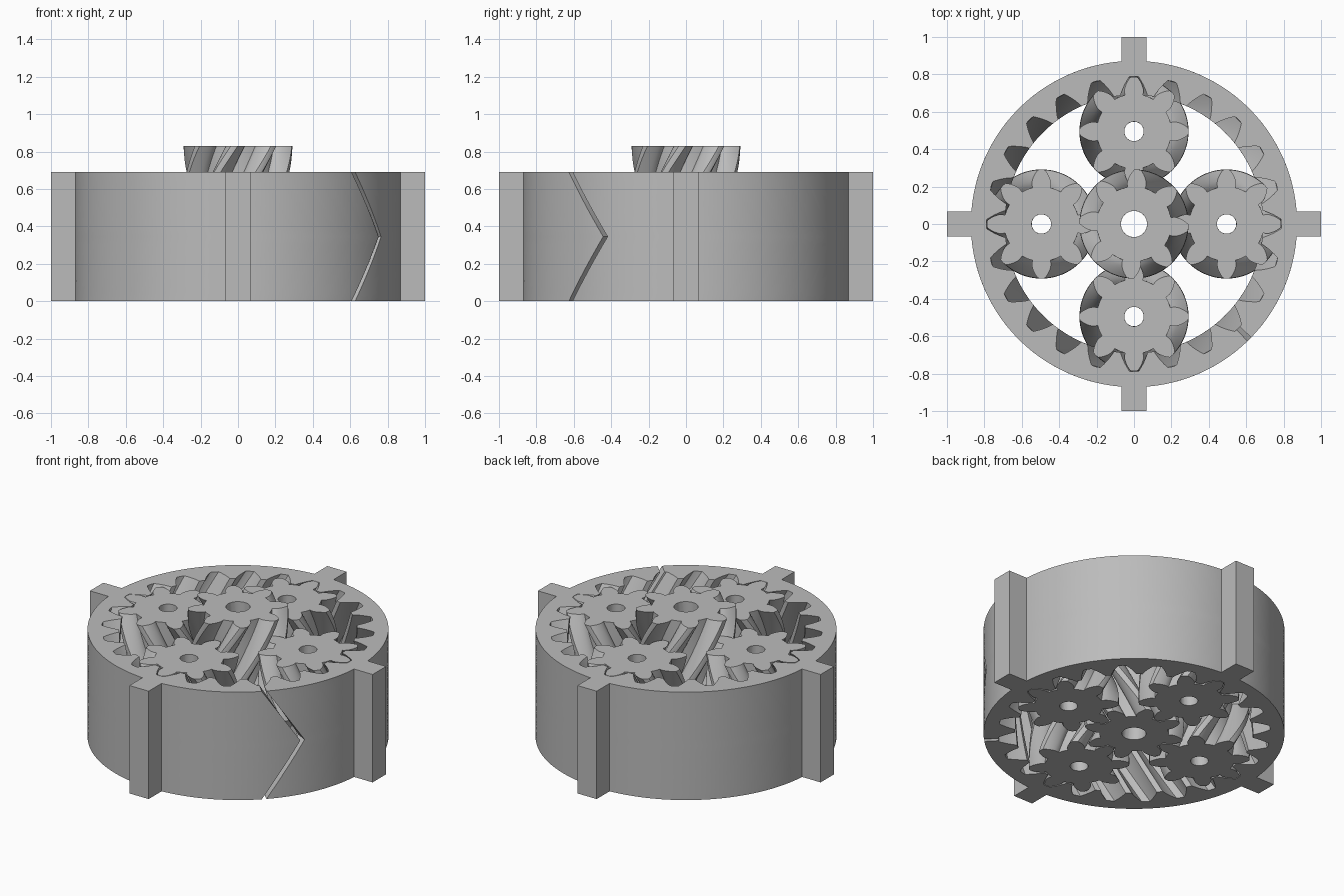
import bpy, bmesh
from math import pi, sin, cos, tan, acos, radians

if "Cube" in bpy.data.objects:
    bpy.data.objects.remove(bpy.data.objects["Cube"])

HEIGHT, SUN_HEIGHT = 0.69, 0.83
ORBIT = 0.495            # planet centre distance
PITCH = ORBIT / 2        # pitch radius of the small gears
RING_PITCH = PITCH * 3
RING_OUTER = 0.872
PRESSURE = radians(30)
HELIX = radians(30)

grey = bpy.data.materials.new("light grey")
grey.use_nodes = True
grey.diffuse_color = (0.5, 0.5, 0.5, 1)
grey.node_tree.nodes["Principled BSDF"].inputs["Base Color"].default_value = (0.5, 0.5, 0.5, 1)


def involute(a):
    return tan(a) - a


def tooth_profile(count, pitch, low, high, gap, start=0.0):
    """Polar points (angle, radius) of involute teeth, from low to high radius."""
    base = pitch * cos(PRESSURE)

    def half(r):
        a = acos(min(1, base / r))
        return pi / (2 * count) + involute(PRESSURE) - involute(a) + gap / pitch

    steps = [low + (high - low) * i / 8 for i in range(9)]
    pts = []
    for k in range(count):
        mid = start + 2 * pi * k / count
        pts.append((mid - pi / count, low))
        pts += [(mid - half(r), r) for r in steps]
        pts.append((mid, high + 0.002))
        pts += [(mid + half(r), r) for r in reversed(steps)]
    return pts


def herringbone(name, profile, circle, pitch, hand, top, closed=True, centre=(0, 0)):
    """Loft a toothed profile and a plain circle through a V-shaped twist."""
    rate = tan(HELIX) / pitch
    half = HEIGHT / 2
    levels = [half * i / 8 for i in range(17)]
    if top > HEIGHT:
        levels += [HEIGHT + (top - HEIGHT) * i / 4 for i in range(1, 5)]
    bm = bmesh.new()
    layers = []
    for z in levels:
        turn = hand * rate * (half - abs(z - half))
        layers.append([[bm.verts.new((r * cos(a + turn), r * sin(a + turn), z))
                        for a, r in loop]
                       for loop in (profile, [(a, circle) for a, r in profile])])
    n = len(profile)
    for i in range(n if closed else n - 1):
        j = (i + 1) % n
        for lower, upper in zip(layers, layers[1:]):
            for s in (0, 1):
                bm.faces.new((lower[s][i], lower[s][j], upper[s][j], upper[s][i]))
        for toothed, plain in (layers[0], layers[-1]):
            bm.faces.new((toothed[i], toothed[j], plain[j], plain[i]))
    if not closed:
        for lower, upper in zip(layers, layers[1:]):
            for i in (0, -1):
                bm.faces.new((lower[0][i], lower[1][i], upper[1][i], upper[0][i]))
    obj = finish(name, bm)
    obj.location = (centre[0], centre[1], 0)
    return obj


def finish(name, bm):
    bmesh.ops.recalc_face_normals(bm, faces=bm.faces)
    mesh = bpy.data.meshes.new(name)
    bm.to_mesh(mesh)
    bm.free()
    mesh.materials.append(grey)
    obj = bpy.data.objects.new(name, mesh)
    bpy.context.collection.objects.link(obj)
    return obj


parts = []

# Ring gear, split by a narrow slot that follows the twist
slot, slot_half = radians(-45), radians(0.9)
first, last = slot + slot_half, slot + 2 * pi - slot_half
root = 0.788
spaces = tooth_profile(24, RING_PITCH, 0.69, root, 0.003, slot)
spaces += [(a + 2 * pi, r) for a, r in spaces[:11]]
ring = [(first, root)] + [p for p in spaces if first < p[0] < last] + [(last, root)]
parts.append(herringbone("ring_gear", ring, RING_OUTER, RING_PITCH, 1, HEIGHT, closed=False))

# Planet gears
for k, side in enumerate(("left", "back", "right", "front")):
    a = k * pi / 2
    teeth = tooth_profile(8, PITCH, 0.2, 0.29, -0.003)
    parts.append(herringbone(side + "_planet_gear", teeth, 0.052, PITCH, 1, HEIGHT,
                             centre=(ORBIT * cos(a), ORBIT * sin(a))))

# Sun gear, standing taller than the rest
teeth = tooth_profile(8, PITCH, 0.2, 0.29, -0.003, pi / 8)
parts.append(herringbone("sun_gear", teeth, 0.07, PITCH, -1, SUN_HEIGHT))

bpy.ops.object.select_all(action="DESELECT")
for obj in parts:
    obj.select_set(True)
bpy.context.view_layer.objects.active = parts[0]
bpy.ops.object.shade_smooth_by_angle(angle=radians(30))

# Mounting lugs around the ring
for k, side in enumerate(("left", "back", "right", "front")):
    bm = bmesh.new()
    bmesh.ops.create_cube(bm, size=1)
    bmesh.ops.scale(bm, vec=(0.14, 0.136, HEIGHT), verts=bm.verts)
    bmesh.ops.translate(bm, vec=(0.93, 0, HEIGHT / 2), verts=bm.verts)
    lug = finish(side + "_lug", bm)
    lug.rotation_euler.z = k * pi / 2
